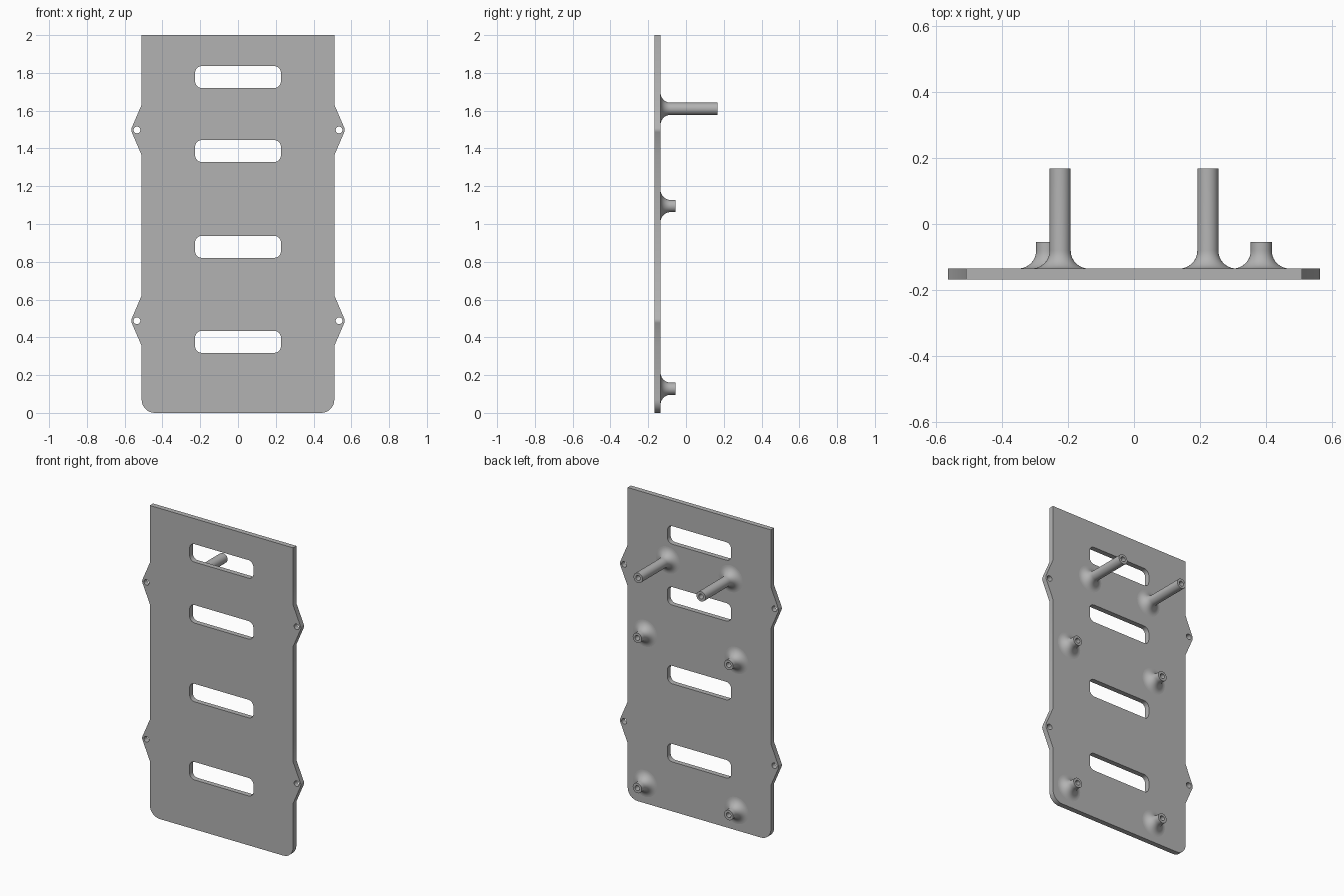
import bpy
import bmesh
from math import sin, cos, pi, acos, atan2, hypot, radians
from mathutils import Matrix

cube = bpy.data.objects.get("Cube")
if cube:
    bpy.data.objects.remove(cube)

FRONT, BACK = -0.168, -0.135

grey = bpy.data.materials.new("plain grey")
grey.use_nodes = True
tone = (0.45, 0.45, 0.45, 1)
grey.diffuse_color = tone
grey.node_tree.nodes["Principled BSDF"].inputs["Base Color"].default_value = tone


def arc(cx, cz, r, start, end, steps=8):
    return [(cx + r * cos(start + (end - start) * i / steps),
             cz + r * sin(start + (end - start) * i / steps)) for i in range(steps + 1)]


def slot(cz, half_w=0.227, half_h=0.058, r=0.035):
    x, z = half_w - r, half_h - r
    corners = [(x, z), (-x, z), (-x, -z), (x, -z)]
    return [p for k, (cx, dz) in enumerate(corners)
            for p in arc(cx, cz + dz, r, k * pi / 2, (k + 1) * pi / 2)]


def ear(cz, side=0.51, half=0.134, cx=0.535, r=0.03):
    # Rounded tip joined to the plate edge by tangent lines
    dx, dz = side - cx, half
    a = atan2(dz, dx) - acos(r / hypot(dx, dz))
    return [(side, cz - half)] + arc(cx, cz, r, -a, a, 10) + [(side, cz + half)]


def finish(obj):
    obj.data.materials.clear()
    obj.data.materials.append(grey)
    bpy.ops.object.select_all(action="DESELECT")
    obj.select_set(True)
    bpy.context.view_layer.objects.active = obj
    bpy.ops.object.shade_smooth_by_angle(angle=radians(35))


# Plate outline: right half mirrored, then slots and ear holes
EARS = (0.488, 1.498)
half = arc(0.44, 0.07, 0.07, -pi / 2, 0) + ear(EARS[0]) + ear(EARS[1]) + [(0.51, 2)]
loops = [half + [(-x, z) for x, z in reversed(half)]]
loops += [slot(z) for z in (0.376, 0.879, 1.386, 1.778)]
loops += [arc(s * 0.535, z, 0.018, 0, 2 * pi, 20)[:-1] for s in (-1, 1) for z in EARS]

bm = bmesh.new()
edges = []
for loop in loops:
    verts = [bm.verts.new((x, FRONT, z)) for x, z in loop]
    edges += [bm.edges.new((v, verts[i - 1])) for i, v in enumerate(verts)]
bmesh.ops.triangle_fill(bm, edges=edges, use_beauty=True, normal=(0, -1, 0))
ext = bmesh.ops.extrude_face_region(bm, geom=bm.faces[:], use_keep_orig=True)
moved = [g for g in ext["geom"] if isinstance(g, bmesh.types.BMVert)]
bmesh.ops.translate(bm, verts=moved, vec=(0, BACK - FRONT, 0))
bmesh.ops.recalc_face_normals(bm, faces=bm.faces[:])
# Merge the flat triangles into clean faces
bmesh.ops.dissolve_limit(bm, angle_limit=radians(1), verts=bm.verts[:], edges=bm.edges[:])
mesh = bpy.data.meshes.new("back_plate")
bm.to_mesh(mesh)
bm.free()
plate = bpy.data.objects.new("back_plate", mesh)
bpy.context.collection.objects.link(plate)
finish(plate)


def standoff(name, x, z, tip, r=0.032, fillet=0.054, bore=0.016):
    # Lathed profile: flared foot, shaft, rim and blind bore
    length = tip - BACK
    foot = arc(r + fillet, fillet, fillet, 1.5 * pi, pi, 10)
    profile = foot + [(r, length), (bore, length), (bore, 0.01), (0, 0.01)]
    bm = bmesh.new()
    verts = [bm.verts.new((px, 0, pz)) for px, pz in profile]
    line = [bm.edges.new(pair) for pair in zip(verts, verts[1:])]
    bmesh.ops.spin(bm, geom=verts + line, cent=(0, 0, 0), axis=(0, 0, 1),
                   angle=2 * pi, steps=32, use_merge=True)
    bmesh.ops.remove_doubles(bm, verts=bm.verts[:], dist=0.0001)
    bmesh.ops.recalc_face_normals(bm, faces=bm.faces[:])
    # Open surface: make sure the rim faces outwards
    bm.normal_update()
    rim = max(bm.faces, key=lambda f: f.calc_center_median().z)
    if rim.normal.z < 0:
        bmesh.ops.reverse_faces(bm, faces=bm.faces[:])
    bm.transform(Matrix.Translation((x, BACK, z)) @ Matrix.Rotation(-pi / 2, 4, "X"))
    mesh = bpy.data.meshes.new(name)
    bm.to_mesh(mesh)
    bm.free()
    obj = bpy.data.objects.new(name, mesh)
    bpy.context.collection.objects.link(obj)
    finish(obj)


# Long pegs near the top, short standoffs below
for side, x in (("left", 0.224), ("right", -0.224)):
    standoff("long_peg_" + side, x, 1.61, 0.168)
for side, x in (("left", 0.386), ("right", -0.265)):
    for level, z in (("upper", 1.095), ("lower", 0.128)):
        standoff(f"{level}_standoff_{side}", x, z, -0.055)
